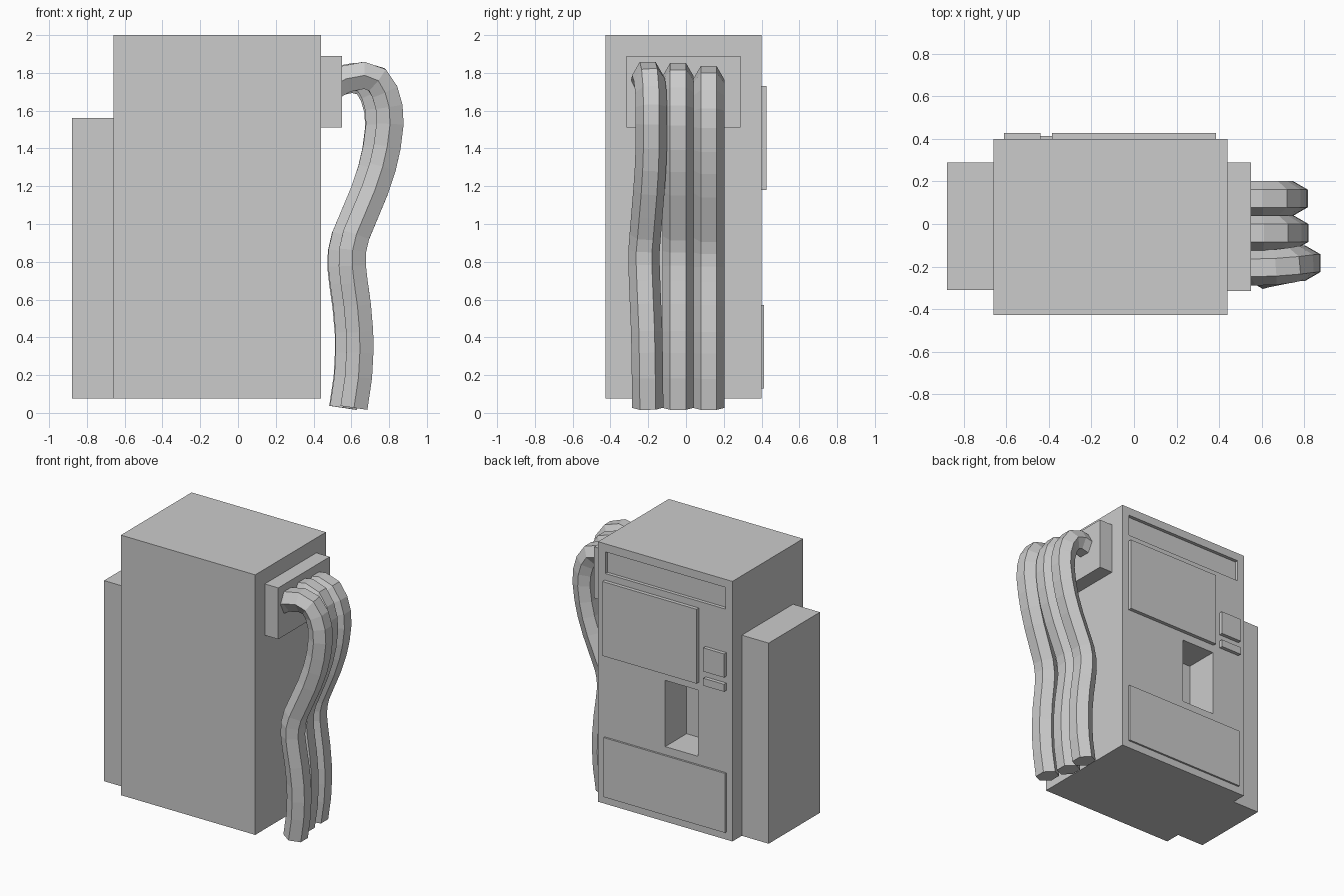
import bpy, bmesh
from mathutils import Vector

if "Cube" in bpy.data.objects:
    bpy.data.objects.remove(bpy.data.objects["Cube"])


def box(name, x0, x1, y0, y1, z0, z1):
    bm = bmesh.new()
    bmesh.ops.create_cube(bm, size=1)
    for v in bm.verts:
        v.co = ((x0 + x1) / 2 + v.co.x * (x1 - x0),
                (y0 + y1) / 2 + v.co.y * (y1 - y0),
                (z0 + z1) / 2 + v.co.z * (z1 - z0))
    return add(name, bm)


def add(name, bm):
    bmesh.ops.recalc_face_normals(bm, faces=bm.faces)
    me = bpy.data.meshes.new(name)
    bm.to_mesh(me)
    bm.free()
    ob = bpy.data.objects.new(name, me)
    bpy.context.collection.objects.link(ob)
    return ob


def cut(target, cutter):
    mod = target.modifiers.new("cut", 'BOOLEAN')
    mod.operation = 'DIFFERENCE'
    mod.solver = 'EXACT'
    mod.object = cutter
    bpy.context.view_layer.objects.active = target
    bpy.ops.object.modifier_apply(modifier=mod.name)
    bpy.data.objects.remove(cutter, do_unlink=True)


def hose(name, path, r=0.083):
    # hexagonal tube swept along the path, corners pointing along +-y
    pts = [Vector(p) for p in path]
    hexagon = [(1, 0), (.5, .866), (-.5, .866), (-1, 0), (-.5, -.866), (.5, -.866)]
    bm = bmesh.new()
    rings = []
    for i, p in enumerate(pts):
        a, b = pts[max(i - 1, 0)], pts[min(i + 1, len(pts) - 1)]
        t = (b - a).normalized()
        out = Vector((0, 1, 0)).cross(t).normalized()
        side = t.cross(out)
        rings.append([bm.verts.new(p + r * (side * s + out * o)) for s, o in hexagon])
    for r0, r1 in zip(rings, rings[1:]):
        for k in range(6):
            bm.faces.new((r0[k], r0[k - 1], r1[k - 1], r1[k]))
    bm.faces.new(rings[0])
    bm.faces.new(rings[-1])
    return add(name, bm)


# cabinet with dispensing niche and recessed header
BACK = 0.40
cabinet = box("cabinet", -0.66, 0.44, -0.427, BACK, 0.075, 2.0)
cut(cabinet, box("niche_cutter", -0.38, -0.11, BACK - 0.25, 0.6, 0.63, 1.12))
cut(cabinet, box("header_cutter", -0.605, 0.38, BACK - 0.025, 0.6, 1.78, 1.94))

# side unit and hose mounting plate
box("side_unit", -0.88, -0.66, -0.31, 0.29, 0.075, 1.56)
box("hose_plate", 0.44, 0.55, -0.315, 0.288, 1.51, 1.89)

# raised panels on the cabinet face
for name, x0, x1, z0, z1, d in [
        ("display_panel", -0.385, 0.385, 1.18, 1.73, 0.027),
        ("keypad", -0.61, -0.44, 1.285, 1.46, 0.027),
        ("coin_slot", -0.61, -0.44, 1.18, 1.235, 0.027),
        ("lower_panel", -0.61, 0.385, 0.13, 0.57, 0.014)]:
    box(name, x0, x1, BACK - 0.005, BACK + d, z0, z1)

# hoses: centre line (x, z) and sideways drift of the front hose
LINE = [(.51, 1.735, 0), (.57, 1.768, 0), (.665, 1.787, .003), (.735, 1.765, .012),
        (.777, 1.70, .02), (.80, 1.62, .022), (.805, 1.53, .022), (.79, 1.41, .022),
        (.765, 1.30, .018), (.725, 1.18, .01), (.675, 1.06, 0), (.625, .94, -.01),
        (.607, .86, -.016), (.605, .78, -.016), (.615, .69, -.013), (.632, .57, -.008),
        (.644, .43, -.002), (.645, .32, 0), (.638, .19, .002), (.614, .027, .003)]
for name, y, dx, top, drift in [("front_hose", -.206, 0, 0, 1),
                                ("middle_hose", -.042, -.056, -.006, 0),
                                ("rear_hose", .12, -.06, -.022, 0)]:
    hose(name, [(x + dx, y + d * drift, z + top * z / 1.8) for x, z, d in LINE])
